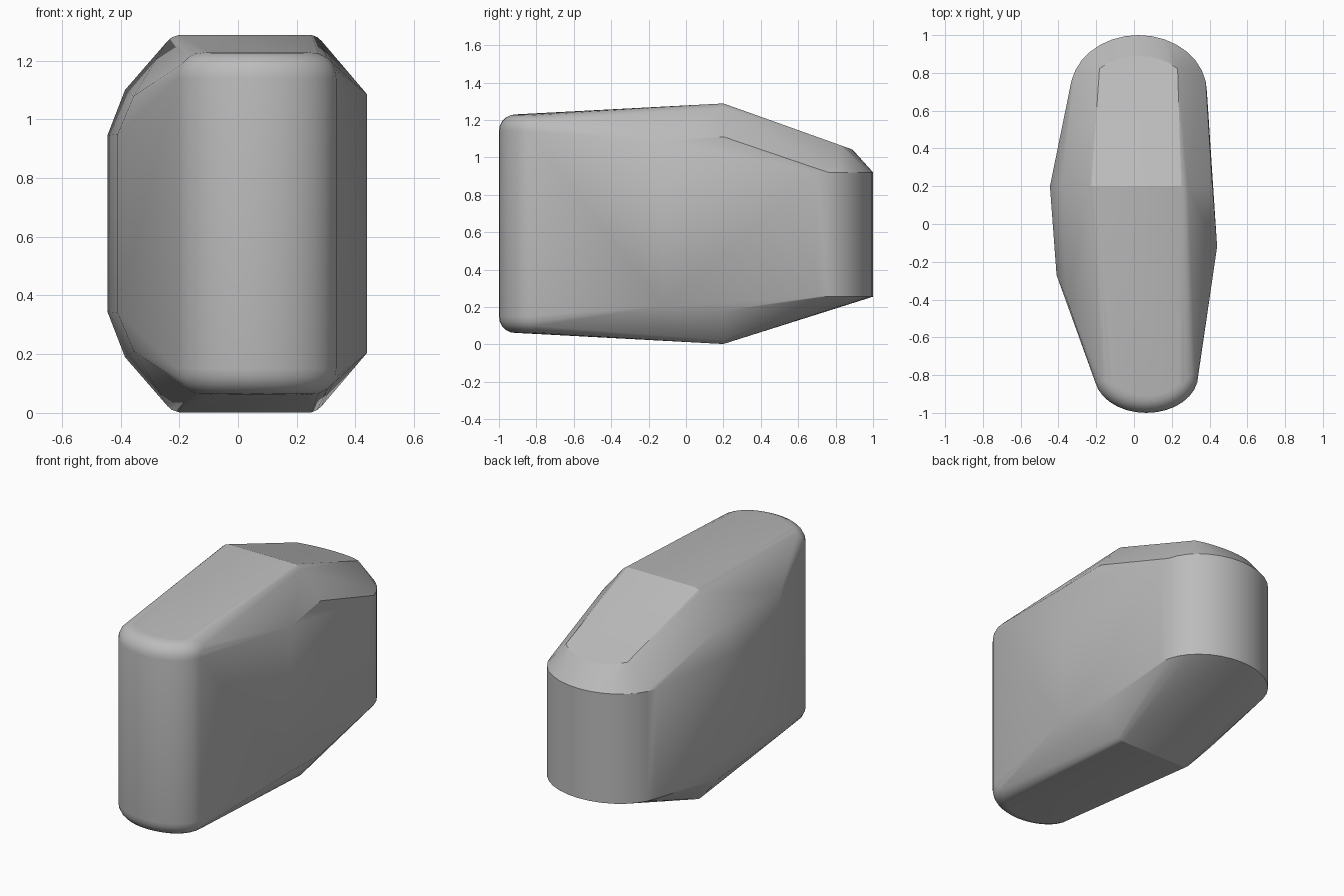
import bpy, bmesh
from math import sin, cos, pi, radians

cube = bpy.data.objects.get("Cube")
if cube:
    bpy.data.objects.remove(cube, do_unlink=True)

MID = 0.645  # height of the symmetry plane


def arc(cx, cy, rx, ry, start, end, steps):
    """Points along part of an ellipse, angles in degrees."""
    angles = [radians(start + (end - start) * i / steps) for i in range(steps + 1)]
    return [(cx + rx * cos(a), cy + ry * sin(a)) for a in angles]


points = []


def both(x, y, z):
    """Add a point and its reflection below the middle."""
    points.extend([(x, y, z), (x, y, 2 * MID - z)])


# Broad back end: upright wall, then a sloping shoulder on top only
for x, y in arc(0.024, 0.70, 0.362, 0.30, 0, 180, 16):
    points.extend([(x, y, 0.255), (x, y, 0.92)])
for x, y in arc(0.024, 0.70, 0.27, 0.19, 40, 140, 8):
    points.append((x, y, 1.29 - 0.36 * (y - 0.2)))

# Narrow front end with rounded upper and lower rims
for step in range(6):
    a = step / 5 * pi / 2
    inset = 0.09 * (1 - cos(a))
    for x, y in arc(0.065, -0.80, 0.275 - inset, 0.20 - inset, 180, 360, 16):
        both(x, y, 1.14 + 0.09 * sin(a) - 0.05 * (y + 0.93) * 0.2)

# Crosswise ridge with softened corners
for x, z in [(-0.24, 1.267), (-0.225, 1.28), (-0.20, 1.288),
             (0.25, 1.288), (0.27, 1.28), (0.285, 1.267)]:
    both(x, 0.2, z)

# Uneven flanks
for p in [(0.44, -0.12, 1.085), (0.415, 0.2, 1.11),
          (-0.445, 0.2, 0.945), (-0.385, 0.23, 1.10),
          (-0.41, -0.27, 0.95), (-0.355, -0.40, 1.08)]:
    both(*p)

# Wrap the outlines in one faceted skin
bm = bmesh.new()
for p in points:
    bm.verts.new(p)
bmesh.ops.convex_hull(bm, input=bm.verts[:])
bmesh.ops.delete(bm, geom=[v for v in bm.verts if not v.link_faces], context='VERTS')
bmesh.ops.dissolve_limit(bm, angle_limit=radians(1.5), verts=bm.verts[:], edges=bm.edges[:])
bmesh.ops.recalc_face_normals(bm, faces=bm.faces[:])
mesh = bpy.data.meshes.new("faceted_body")
bm.to_mesh(mesh)
bm.free()
body = bpy.data.objects.new("faceted_body", mesh)
bpy.context.collection.objects.link(body)

# Plain grey finish
grey = bpy.data.materials.new("plain_grey")
grey.use_nodes = True
colour = (0.5, 0.5, 0.5, 1)
grey.diffuse_color = colour
grey.node_tree.nodes["Principled BSDF"].inputs["Base Color"].default_value = colour
mesh.materials.append(grey)

# Smooth the curved ends, keep the facet creases
bpy.ops.object.select_all(action='DESELECT')
body.select_set(True)
bpy.context.view_layer.objects.active = body
bpy.ops.object.shade_smooth_by_angle(angle=radians(20))
